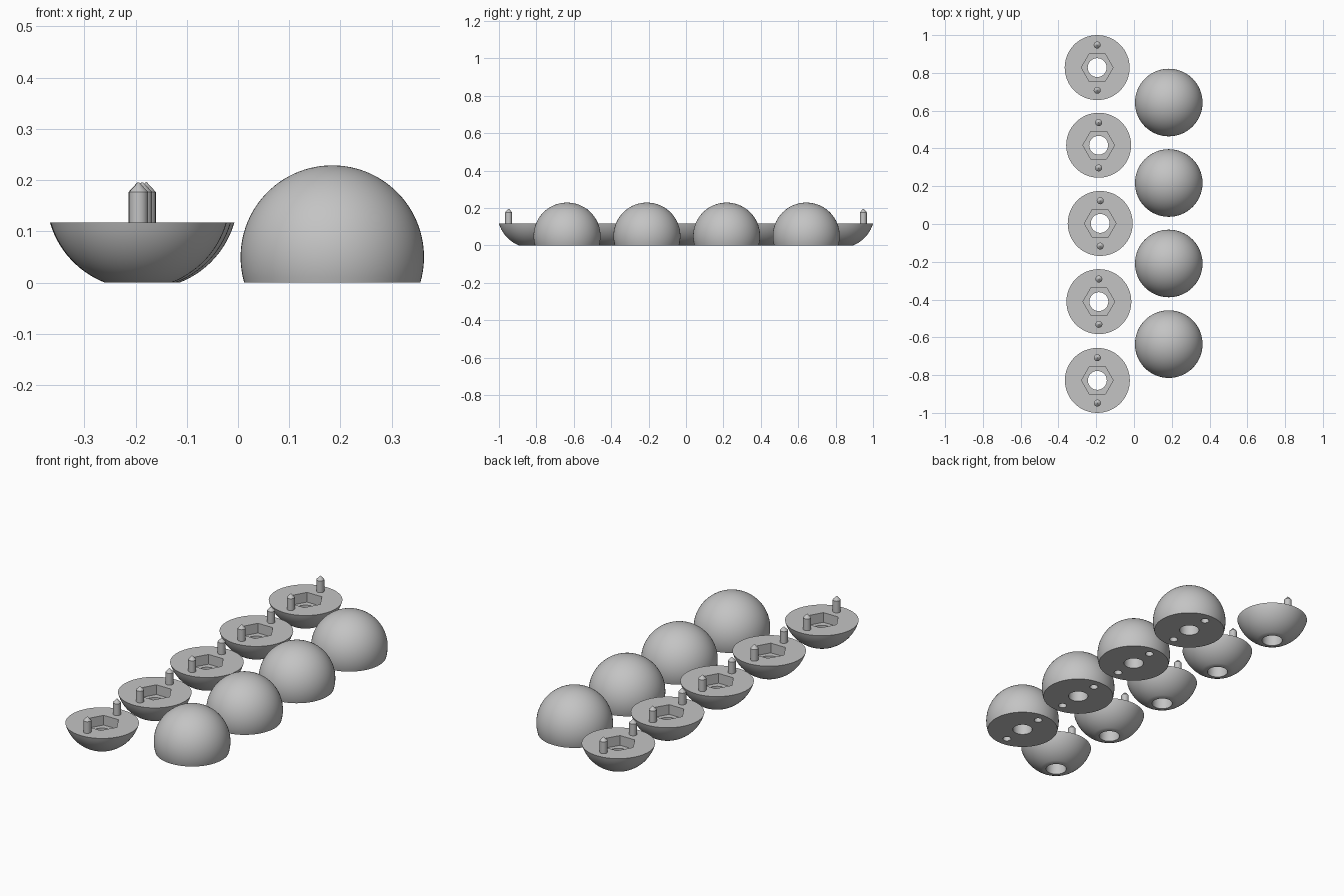
import bpy, bmesh, math
from mathutils import Matrix, Vector

if "Cube" in bpy.data.objects:
    bpy.data.objects.remove(bpy.data.objects["Cube"])

R = 0.179          # ball radius
RIM_Z = 0.117      # height of the half-shell's flat face
OFF = 0.05         # flat cut distance from the ball centre
PIN_Y = 0.12       # pin distance from the middle

grey = bpy.data.materials.new("plain_grey")
grey.diffuse_color = (0.55, 0.55, 0.55, 1)
grey.use_nodes = True
grey.node_tree.nodes["Principled BSDF"].inputs["Base Color"].default_value = grey.diffuse_color


def make_object(name, bm):
    bmesh.ops.recalc_face_normals(bm, faces=bm.faces[:])
    mesh = bpy.data.meshes.new(name)
    bm.to_mesh(mesh)
    bm.free()
    mesh.materials.append(grey)
    ob = bpy.data.objects.new(name, mesh)
    bpy.context.collection.objects.link(ob)
    return ob


def lathe(name, profile, steps):
    """Revolve (radius, z) points about z and cap open ends."""
    bm = bmesh.new()
    vs = [bm.verts.new((r, 0, z)) for r, z in profile]
    es = [bm.edges.new(p) for p in zip(vs, vs[1:])]
    bmesh.ops.spin(bm, geom=vs + es, cent=(0, 0, 0), axis=(0, 0, 1),
                   angle=2 * math.pi, steps=steps)
    bmesh.ops.remove_doubles(bm, verts=bm.verts[:], dist=1e-5)
    bmesh.ops.holes_fill(bm, edges=[e for e in bm.edges if e.is_boundary], sides=0)
    return make_object(name, bm)


def arc(z_centre, a0, a1, n):
    """Points of the ball outline between two elevations."""
    pts = []
    for i in range(n + 1):
        a = a0 + (a1 - a0) * i / n
        pts.append((max(0.0, R * math.cos(a)), z_centre + R * math.sin(a)))
    return pts


def prism(name, r, z0, z1, sides, y=0):
    bm = bmesh.new()
    m = Matrix.Translation((0, y, (z0 + z1) / 2))
    if sides == 6:      # hexagon points along x
        m = m @ Matrix.Rotation(math.pi / 2, 4, 'Z')
    bmesh.ops.create_cone(bm, cap_ends=True, segments=sides, radius1=r,
                          radius2=r, depth=z1 - z0, matrix=m)
    return make_object(name, bm)


def activate(ob):
    bpy.ops.object.select_all(action='DESELECT')
    ob.select_set(True)
    bpy.context.view_layer.objects.active = ob


def cut(ob, cutters):
    for c in cutters:
        mod = ob.modifiers.new("cut", 'BOOLEAN')
        mod.operation, mod.solver, mod.object = 'DIFFERENCE', 'EXACT', c
        activate(ob)
        bpy.ops.object.modifier_apply(modifier=mod.name)
        bpy.data.objects.remove(c)


def smooth(ob):
    activate(ob)
    bpy.ops.object.shade_smooth_by_angle(angle=math.radians(30))


def place(source, name, spots):
    """Put the source at the first spot and linked copies at the rest."""
    for i, s in enumerate(spots):
        ob = source if i == 0 else source.copy()
        if i:
            bpy.context.collection.objects.link(ob)
        ob.name = f"{name}_{i + 1}"
        ob.location = Vector(s)


# Lower shell: flat-bottomed bowl with a through hole and hexagonal nut pocket
zc = RIM_Z + OFF
shell = lathe("lower_shell", arc(zc, -math.asin(zc / R), -math.asin(OFF / R), 14), 64)
cut(shell, [prism("bolt_cutter", 0.05, -0.1, 0.3, 32),
            prism("nut_cutter", 0.084, 0.067, 0.3, 6)])
smooth(shell)

# Alignment pin with a pointed tip
pin = lathe("pin", [(0.0185, RIM_Z - 0.02), (0.0185, 0.177), (0.002, 0.195), (0, 0.196)], 20)
smooth(pin)

# Upper dome: most of a ball with a blind bolt hole and two pin sockets
dome = lathe("upper_dome", arc(OFF, -math.asin(OFF / R), math.pi / 2, 30), 64)
cut(dome, [prism("bolt_cutter", 0.048, -0.1, 0.12, 32),
           prism("socket_cutter", 0.02, -0.1, 0.08, 20, PIN_Y),
           prism("socket_cutter", 0.02, -0.1, 0.08, 20, -PIN_Y)])
smooth(dome)

# Layout: a slightly bowed column of five shells beside four domes
shells = [(-0.195, 0.828, 0), (-0.187, 0.417, 0), (-0.179, 0.003, 0),
          (-0.186, -0.411, 0), (-0.194, -0.828, 0)]
place(shell, "lower_shell", shells)
place(pin, "pin", [(x, y + s * PIN_Y, 0) for x, y, _ in shells for s in (1, -1)])
place(dome, "upper_dome", [(0.184, y, 0) for y in (0.643, 0.217, -0.209, -0.636)])
